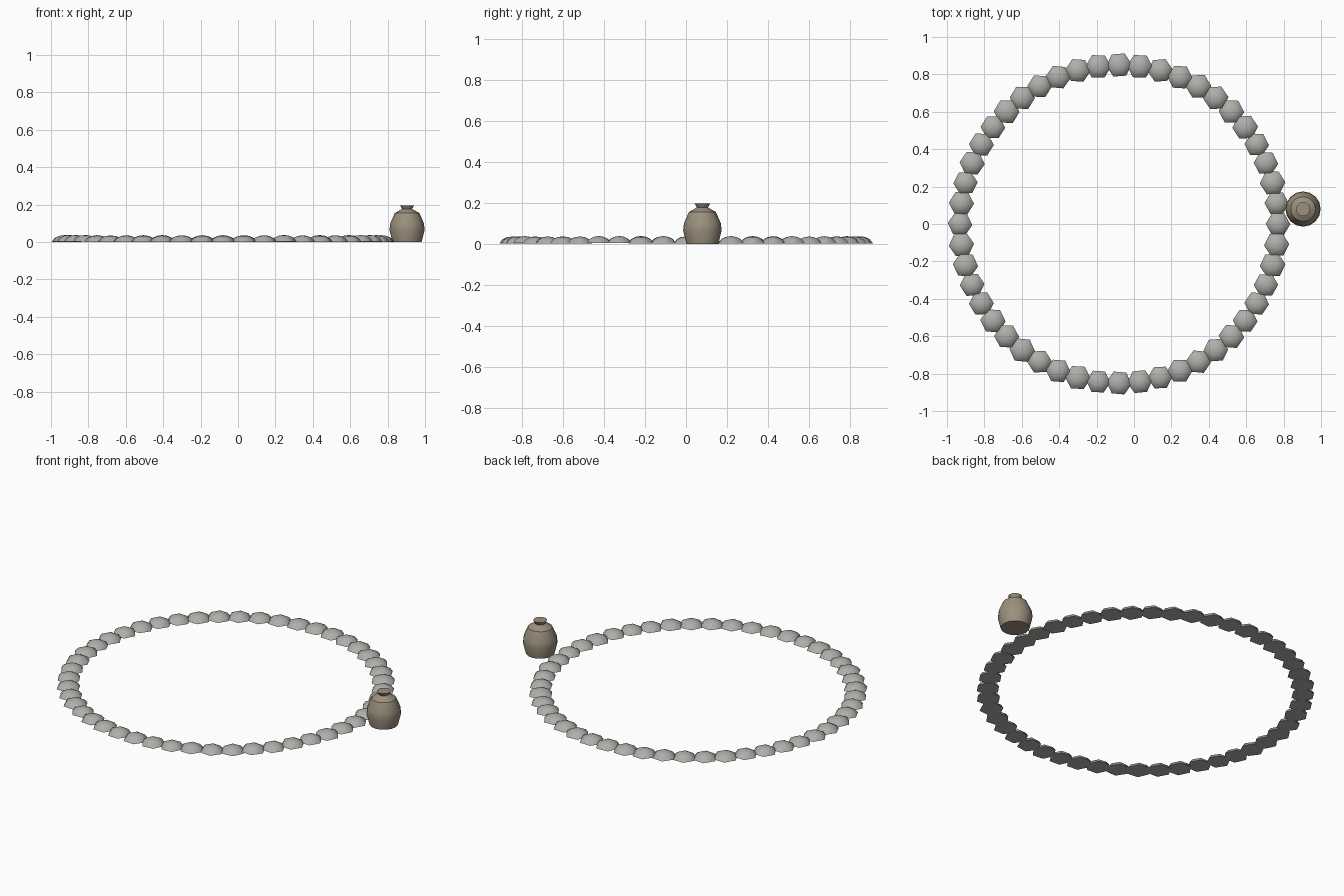
import bpy, bmesh, math, random
from mathutils import Matrix

if "Cube" in bpy.data.objects:
    bpy.data.objects.remove(bpy.data.objects["Cube"])
random.seed(4)


def material(name, rgb):
    m = bpy.data.materials.new(name)
    m.diffuse_color = (*rgb, 1)
    m.use_nodes = True
    m.node_tree.nodes["Principled BSDF"].inputs["Base Color"].default_value = m.diffuse_color
    return m


def lathe(name, profile, sides, mat, loc, turn=0.0, angle=30):
    """Closed solid of revolution from (radius, height) points; radius 0 makes a tip."""
    bm = bmesh.new()
    rings = []
    for r, z in profile:
        n = 1 if r == 0 else sides
        rings.append([bm.verts.new((r * math.cos(turn + math.tau * i / n),
                                    r * math.sin(turn + math.tau * i / n), z)) for i in range(n)])
    bm.faces.new(rings[0][::-1])
    for a, b in zip(rings, rings[1:]):
        for i in range(sides):
            j = (i + 1) % sides
            bm.faces.new((a[i], a[j], b[0]) if len(b) == 1 else (a[i], a[j], b[j], b[i]))
    if len(rings[-1]) > 1:
        bm.faces.new(rings[-1])
    me = bpy.data.meshes.new(name)
    bm.to_mesh(me)
    bm.free()
    me.materials.append(mat)
    ob = bpy.data.objects.new(name, me)
    ob.location = loc
    bpy.context.collection.objects.link(ob)
    bpy.ops.object.select_all(action='DESELECT')
    ob.select_set(True)
    bpy.context.view_layer.objects.active = ob
    bpy.ops.object.shade_smooth_by_angle(angle=math.radians(angle))
    return ob


stone_grey = material("stone grey", (0.42, 0.43, 0.40))
clay_brown = material("clay brown", (0.33, 0.28, 0.205))

# Ring of low hexagonal stones
COUNT, RADIUS, CENTRE_X = 48, 0.85, -0.08
for k in range(COUNT):
    a = math.tau * k / COUNT
    s = random.uniform(0.97, 1.03)
    dome = [(0.067 * s, 0), (0.052 * s, 0.020), (0.028 * s, 0.031), (0, 0.035)]
    lathe(f"stone_{k + 1}", dome, 6, stone_grey,
          (CENTRE_X + RADIUS * math.cos(a), RADIUS * math.sin(a), random.uniform(0, 0.003)),
          random.uniform(-0.1, 0.1), 60)

# Clay jar standing just outside the ring
jar = [(0.078, 0), (0.094, 0.065), (0.090, 0.10), (0.066, 0.155), (0.027, 0.177), (0.038, 0.196)]
lathe("jar", jar, 16, clay_brown, (0.904, 0.08, 0))
